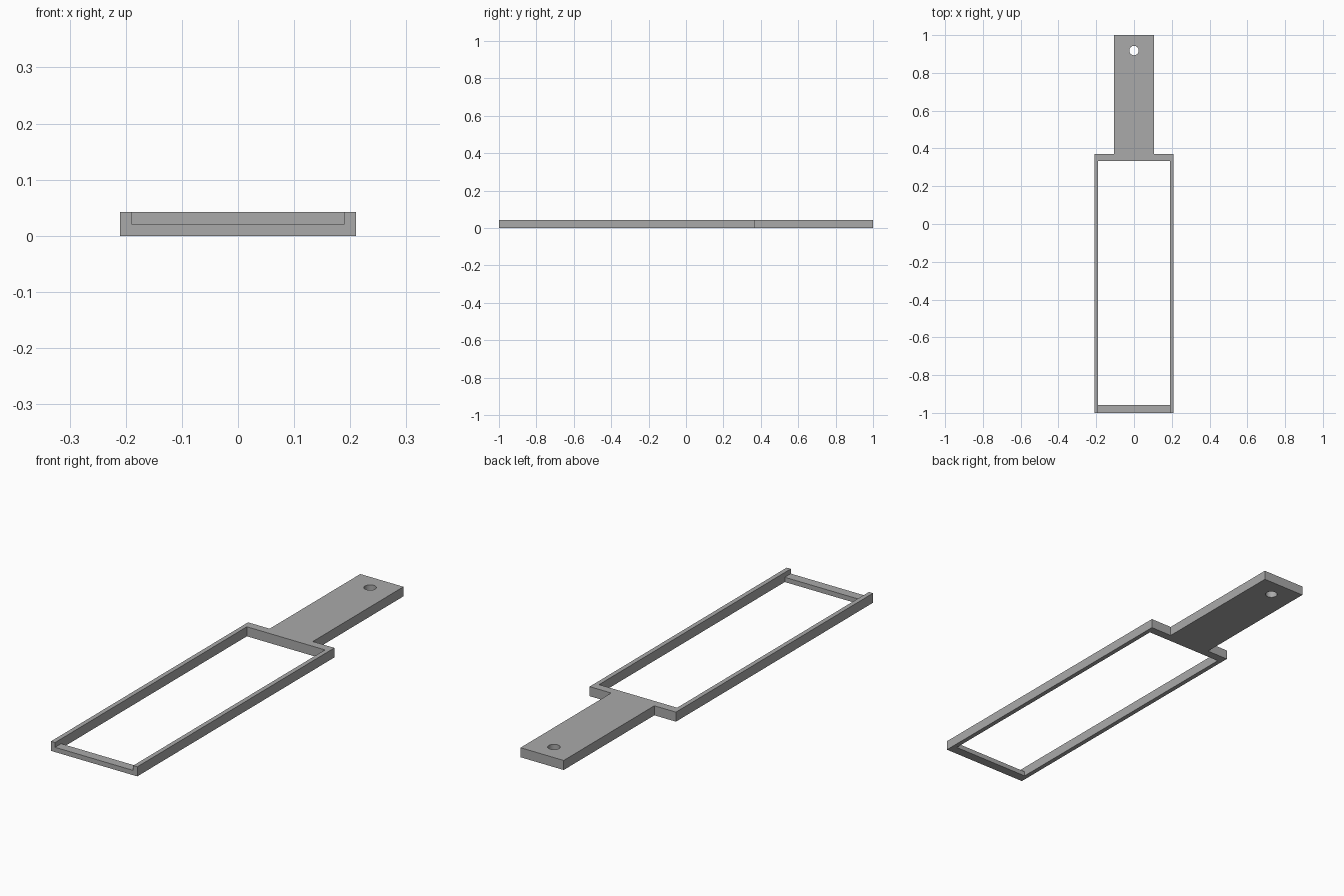
import bpy
import bmesh

cube = bpy.data.objects.get("Cube")
if cube:
    bpy.data.objects.remove(cube, do_unlink=True)

HEIGHT = 0.042
RAIL_OUT, RAIL_IN = 0.21, 0.19
BAR_BACK = -0.958

grey = bpy.data.materials.new("plain grey")
grey.use_nodes = True
colour = (0.4, 0.4, 0.4, 1)
grey.diffuse_color = colour
grey.node_tree.nodes["Principled BSDF"].inputs["Base Color"].default_value = colour


def extrude_outline(name, points, height):
    """Solid prism standing on the ground from a flat outline."""
    bm = bmesh.new()
    face = bm.faces.new([bm.verts.new((x, y, 0)) for x, y in points])
    top = bmesh.ops.extrude_face_region(bm, geom=[face])["geom"]
    verts = [v for v in top if isinstance(v, bmesh.types.BMVert)]
    bmesh.ops.translate(bm, verts=verts, vec=(0, 0, height))
    bmesh.ops.recalc_face_normals(bm, faces=bm.faces)
    mesh = bpy.data.meshes.new(name)
    bm.to_mesh(mesh)
    bm.free()
    mesh.materials.append(grey)
    obj = bpy.data.objects.new(name, mesh)
    bpy.context.collection.objects.link(obj)
    return obj


# Side rails, back bar and handle in one outline, mirrored across the middle
half = [(RAIL_IN, 0.333), (RAIL_IN, -1), (RAIL_OUT, -1),
        (RAIL_OUT, 0.37), (0.105, 0.37), (0.105, 1)]
outline = half + [(-x, y) for x, y in reversed(half)]
body = extrude_outline("frame_and_handle", outline, HEIGHT)

# Low front bar between the rails
extrude_outline("front_bar", [(-RAIL_IN, -1), (RAIL_IN, -1),
                              (RAIL_IN, BAR_BACK), (-RAIL_IN, BAR_BACK)], HEIGHT / 2)

# Hanging hole through the end of the handle
bpy.ops.mesh.primitive_cylinder_add(vertices=32, radius=0.025, depth=0.2,
                                    location=(0, 0.918, HEIGHT / 2))
cutter = bpy.context.object
cutter.name = "hole_cutter"
cutter.hide_render = True
cutter.data.materials.append(grey)
cut = body.modifiers.new("hanging_hole", 'BOOLEAN')
cut.operation = 'DIFFERENCE'
cut.solver = 'EXACT'
cut.object = cutter
bpy.ops.object.select_all(action='DESELECT')
body.select_set(True)
bpy.context.view_layer.objects.active = body
bpy.ops.object.modifier_apply(modifier=cut.name)
bpy.data.objects.remove(cutter, do_unlink=True)
bpy.ops.object.shade_smooth_by_angle()
